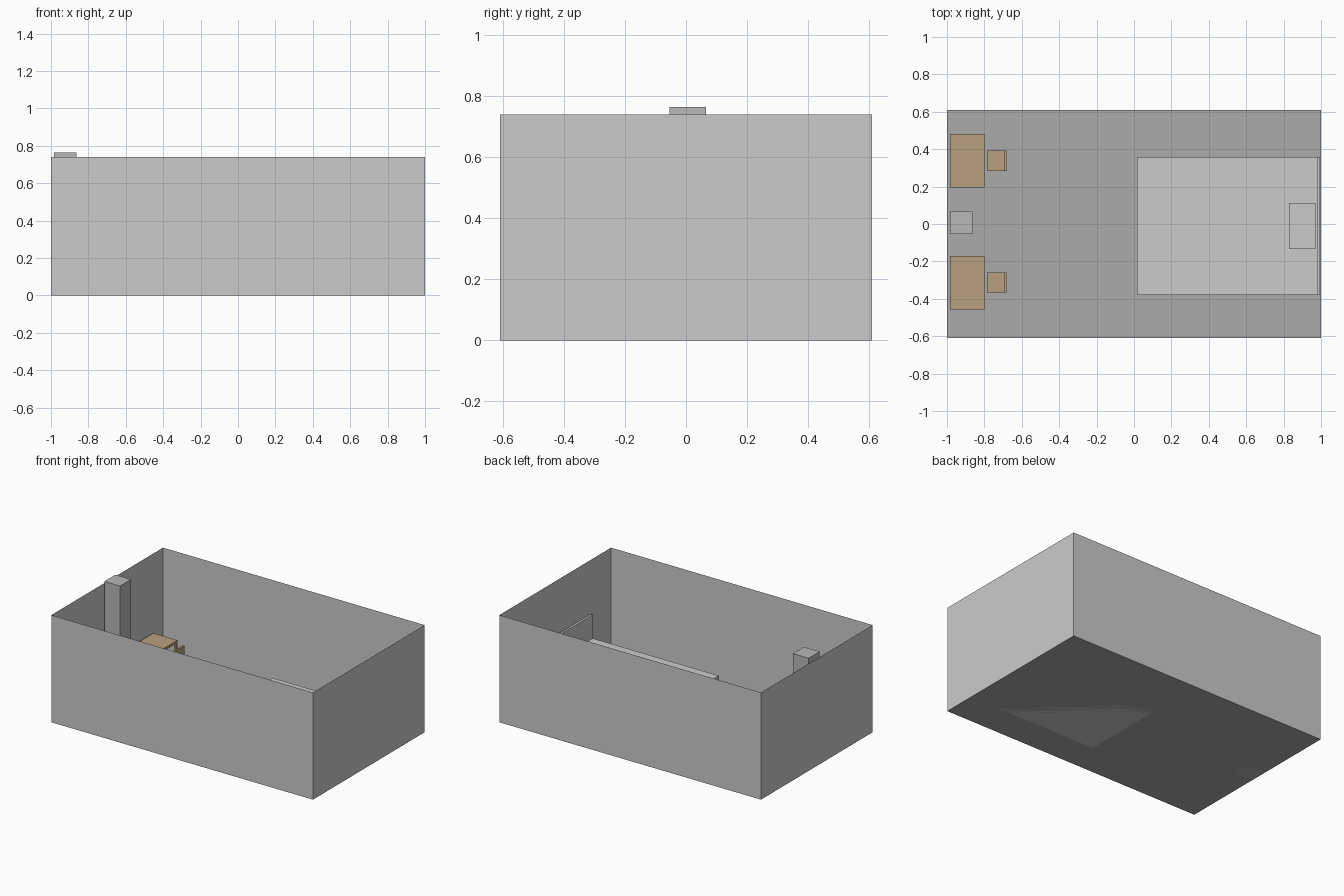
import bpy, bmesh

if "Cube" in bpy.data.objects:
    bpy.data.objects.remove(bpy.data.objects["Cube"])


def material(name, color):
    m = bpy.data.materials.new(name)
    m.diffuse_color = (*color, 1)
    m.use_nodes = True
    m.node_tree.nodes["Principled BSDF"].inputs["Base Color"].default_value = m.diffuse_color
    return m


wood = material("wood", (0.48, 0.35, 0.21))
dark_grey = material("dark_grey", (0.41, 0.41, 0.41))
mid_grey = material("mid_grey", (0.48, 0.48, 0.48))


def box(name, x, y, z, mat=None, drop=()):
    """Box from (min, max) ranges; drop lists the z directions left open."""
    bm = bmesh.new()
    bmesh.ops.create_cube(bm, size=1)
    bm.normal_update()
    faces = [f for f in bm.faces if round(f.normal.z) in drop]
    bmesh.ops.delete(bm, geom=faces, context='FACES')
    for v in bm.verts:
        v.co = [r[0] if c < 0 else r[1] for c, r in zip(v.co, (x, y, z))]
    mesh = bpy.data.meshes.new(name)
    bm.to_mesh(mesh)
    bm.free()
    ob = bpy.data.objects.new(name, mesh)
    bpy.context.collection.objects.link(ob)
    if mat:
        mesh.materials.append(mat)
    return ob


def legs(name, x, y, top, t):
    for i, x0 in enumerate((x[0], x[1] - t)):
        for j, y0 in enumerate((y[0], y[1] - t)):
            box(f"{name}_leg_{i}{j}", (x0, x0 + t), (y0, y0 + t), (0, top), wood)


# Room: thin wall shell and a floor sheet
box("walls", (-1, 1), (-0.61, 0.61), (0, 0.74), drop=(-1, 1))
bpy.ops.mesh.primitive_plane_add(size=2)
floor = bpy.context.object
floor.name = "floor"
for v in floor.data.vertices:
    v.co.y *= 0.61
floor.data.materials.append(dark_grey)

# Bed with headboard and pillow
box("bed", (0.015, 0.979), (-0.38, 0.358), (0, 0.207))
box("headboard", (0.979, 0.994), (-0.38, 0.358), (0, 0.37))
box("pillow", (0.83, 0.97), (-0.134, 0.112), (0.207, 0.235))

# Tall cabinet between the desks
box("cabinet", (-0.984, -0.864), (-0.054, 0.066), (0, 0.765), mid_grey)

# Two desks, each with a chair
for side, y in (("left", 0.338), ("right", -0.313)):
    dx, dy = (-0.984, -0.80), (y - 0.143, y + 0.143)
    box(f"{side}_desk_top", dx, dy, (0.185, 0.203), wood)
    legs(f"{side}_desk", dx, dy, 0.185, 0.015)
    cx, cy = (-0.786, -0.683), (y - 0.054, y + 0.054)
    box(f"{side}_chair_seat", cx, cy, (0.11, 0.125), wood)
    box(f"{side}_chair_back", (-0.696, -0.683), cy, (0.125, 0.23), wood)
    legs(f"{side}_chair", cx, cy, 0.11, 0.013)
